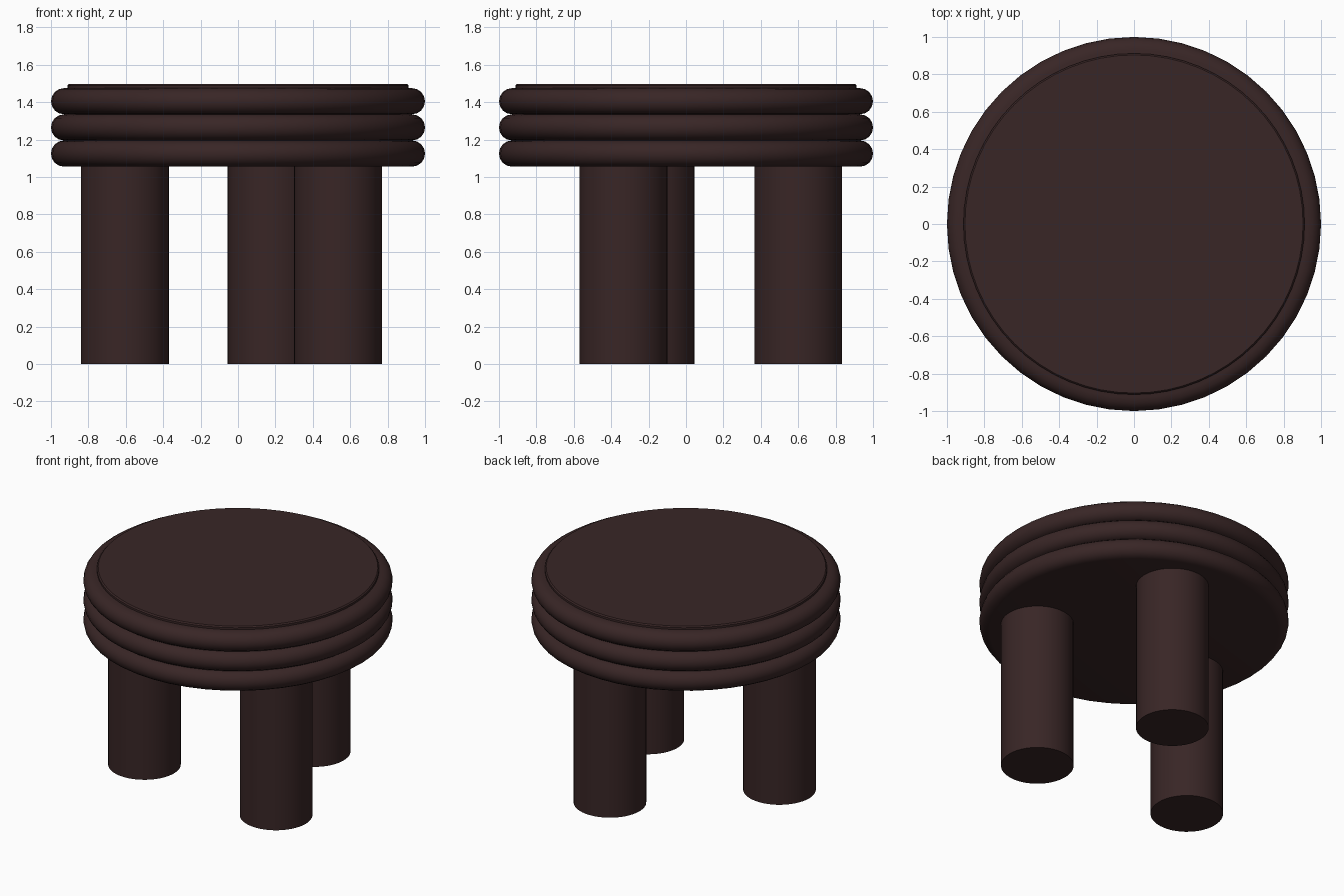
import bpy, bmesh, math

if "Cube" in bpy.data.objects:
    bpy.data.objects.remove(bpy.data.objects["Cube"])

wood = bpy.data.materials.new("dark brown wood")
wood.diffuse_color = (0.040, 0.019, 0.019, 1)
wood.use_nodes = True
wood.node_tree.nodes["Principled BSDF"].inputs["Base Color"].default_value = wood.diffuse_color


def lathe(name, profile, segments, loc=(0, 0, 0), angle=40):
    """Spin an (r, z) profile around z; points on the axis become centres."""
    bm = bmesh.new()
    verts = [bm.verts.new((r, 0, z)) for r, z in profile]
    edges = [bm.edges.new(p) for p in zip(verts, verts[1:])]
    bmesh.ops.spin(bm, geom=verts + edges, cent=(0, 0, 0), axis=(0, 0, 1),
                   angle=2 * math.pi, steps=segments)
    bmesh.ops.remove_doubles(bm, verts=bm.verts, dist=1e-4)
    bmesh.ops.recalc_face_normals(bm, faces=bm.faces)
    mesh = bpy.data.meshes.new(name)
    bm.to_mesh(mesh)
    bm.free()
    mesh.materials.append(wood)
    ob = bpy.data.objects.new(name, mesh)
    ob.location = loc
    bpy.context.collection.objects.link(ob)
    bpy.ops.object.select_all(action='DESELECT')
    ob.select_set(True)
    bpy.context.view_layer.objects.active = ob
    bpy.ops.object.shade_smooth_by_angle(angle=math.radians(angle))
    return ob


# three stacked discs with fully rounded rims
R = 0.07
rim = [(0.93 + R * math.cos(a), R * math.sin(a))
       for a in (math.radians(-90 + 22.5 * i) for i in range(9))]
disc = [(0, -R)] + rim + [(0, R)]
for i, part in enumerate(("lower", "middle", "upper")):
    lathe(part + "_seat_disc", disc, 48, (0, 0, 1.125 + 0.14 * i))

# thin cap on the seat, with a slightly eased edge
lathe("seat_cap", [(0, 1.46), (0.912, 1.46), (0.912, 1.489),
                   (0.904, 1.497), (0, 1.497)], 64)

# three round legs
legs = {"front_leg": (0.535, -0.335), "back_leg": (0.18, 0.60),
        "left_leg": (-0.605, -0.19)}
for name, (x, y) in legs.items():
    lathe(name, [(0, 0), (0.235, 0), (0.235, 1.08), (0, 1.08)], 48, (x, y, 0))
